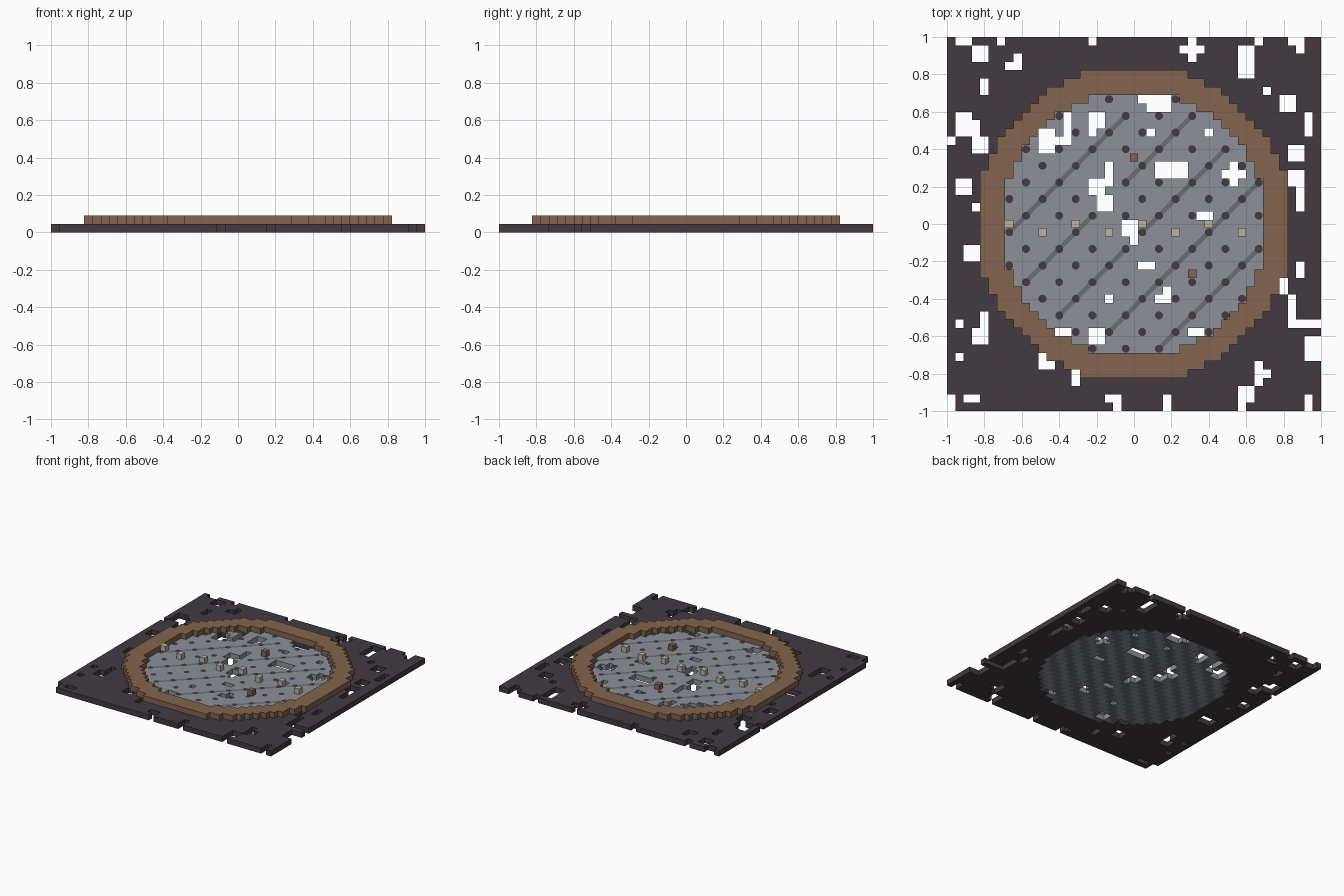
import bpy, bmesh, math
from mathutils import Vector

cube = bpy.data.objects.get("Cube")
if cube:
    bpy.data.objects.remove(cube, do_unlink=True)

HALF = 22                      # cells each side of the centre cell
S = 2 / (2 * HALF + 1)         # cell size


def material(name, hex_code):
    def linear(c):
        return c / 12.92 if c <= 0.04045 else ((c + 0.055) / 1.055) ** 2.4
    rgb = [linear(b / 255) for b in bytes.fromhex(hex_code)]
    m = bpy.data.materials.new(name)
    m.use_nodes = True
    m.diffuse_color = (*rgb, 1)
    m.node_tree.nodes["Principled BSDF"].inputs["Base Color"].default_value = (*rgb, 1)
    return m


DARK = material("dark slate", "423A41")
BROWN = material("brown wood", "83644E")
LIGHT = material("light grey stone", "8C9099")
MID = material("mid grey stone", "6A6F72")
BEIGE = material("beige block", "B8B29F")


def finish(name, bm, mats):
    mesh = bpy.data.meshes.new(name)
    bm.to_mesh(mesh)
    bm.free()
    for m in mats:
        mesh.materials.append(m)
    obj = bpy.data.objects.new(name, mesh)
    bpy.context.collection.objects.link(obj)
    return obj


AXES = [Vector(v) for v in ((1, 0, 0), (0, 1, 0), (0, 0, 1))]


def blocks(name, cells, layer, mats, rule=None):
    """Cube cells of one layer, without the walls shared by neighbours."""
    bm = bmesh.new()
    for i, j in cells:
        centre = Vector((i, j, layer + 0.5))
        for axis in range(3):
            for sign in (1, -1):
                n = AXES[axis] * sign
                if axis < 2 and (i + int(n.x), j + int(n.y)) in cells:
                    continue
                u = AXES[(axis + 1) % 3]
                v = n.cross(u)
                quad = [centre + (n + u * a + v * b) / 2
                        for a, b in ((-1, -1), (1, -1), (1, 1), (-1, 1))]
                face = bm.faces.new([bm.verts.new(p * S) for p in quad])
                if rule:
                    face.material_index = rule(i, j, n)
    bmesh.ops.remove_doubles(bm, verts=bm.verts, dist=S / 100)
    return finish(name, bm, mats)


# Crumbled openings as cell ranges: first and last column, first and last row
EDGE_HOLES = [
    (-21, -20, 22, 22), (-16, -16, 22, 22), (-5, -5, 22, 22), (-19, -18, 20, 21),
    (-14, -14, 19, 20), (-15, -15, 19, 19), (7, 7, 20, 22), (6, 8, 21, 21),
    (13, 14, 18, 21), (15, 15, 22, 22), (19, 20, 22, 22), (20, 20, 21, 21),
    (16, 16, 16, 16), (-18, -18, 16, 17), (-21, -20, 11, 13), (-19, -19, 9, 12),
    (-22, -22, 10, 10), (-18, -18, 9, 10), (-21, -20, 4, 5), (-19, -19, 2, 2),
    (-20, -18, -4, -3), (18, 19, 14, 15), (21, 21, 11, 13), (19, 20, 8, 9),
    (19, 20, 5, 6), (20, 20, 2, 4), (20, 20, -6, -5), (18, 18, -8, -7),
    (19, 19, -11, -9), (19, 22, -12, -12), (21, 22, -16, -14)]
LOWER_HOLES = [
    (-21, -21, -12, -12), (-19, -18, -14, -13), (-18, -18, -12, -11),
    (-11, -10, -17, -16), (-7, -7, -19, -18), (-21, -21, -16, -16),
    (-22, -22, -22, -21), (-20, -19, -21, -21), (-3, -2, -21, -21),
    (-2, -2, -22, -22), (4, 4, -22, -21), (13, 14, -21, -20),
    (13, 13, -22, -22), (15, 15, -19, -17), (16, 16, -18, -18), (21, 21, -22, -21)]
FLOOR_HOLES = [
    (1, 4, 15, 15), (2, 4, 14, 14), (-5, -4, 12, 13), (-8, -8, 10, 13),
    (-11, -10, 9, 11), (-9, -9, 10, 10), (-5, -5, 11, 11), (3, 6, 6, 7),
    (-3, -3, 5, 7), (-5, -4, 4, 5), (-4, -3, 2, 3), (-1, 0, -1, 0),
    (0, 0, -2, -2), (12, 12, 5, 7), (11, 13, 6, 6), (9, 9, 11, 11),
    (8, 9, 1, 1), (3, 4, -9, -9), (4, 4, -8, -8), (1, 2, -5, -5),
    (-3, -3, -9, -9), (-5, -4, -14, -13), (7, 8, -13, -13), (2, 2, 11, 11),
    (-9, -8, -13, -13)]

holes = {(i, j) for a, b, c, d in EDGE_HOLES + LOWER_HOLES + FLOOR_HOLES
         for i in range(a, b + 1) for j in range(c, d + 1)}
grid = {(i, j) for i in range(-HALF, HALF + 1) for j in range(-HALF, HALF + 1)}
disc = {c for c in grid if math.hypot(*c) < 16}
ring = {c for c in grid if 16 <= math.hypot(*c) < 19}
floor = disc - holes

# Base layer: dark surround and the round stone floor, striped underneath
blocks("base_surround", grid - disc - holes, 0, [DARK])
blocks("round_floor", floor, 0, [LIGHT, MID],
       lambda i, j, n: 1 if n.z < 0 and (i - j) % 4 in (2, 3) else 0)

# Raised stepped ring
blocks("raised_ring", ring, 1, [BROWN])

# Small blocks standing on the floor
posts = {(i, 0 if k % 2 == 0 else -1) for k, i in enumerate(range(-15, 15, 4))}
blocks("beige_posts", posts & floor, 1, [BEIGE])
blocks("brown_posts", {(0, 8), (7, -6)}, 1, [BROWN])


# Thin inlays on the floor: dark studs along diagonals, grey strips between them
def plate(bm, points, z):
    bm.faces.new([bm.verts.new((x * S, y * S, S + z)) for x, y in points])


studs, strips = bmesh.new(), bmesh.new()
for i, j in sorted(floor):
    if (i - j) % 4 != 2:
        continue
    if i % 2:
        plate(studs, [(i + 0.5 * math.cos(a), j + 0.5 * math.sin(a))
                      for a in (math.pi * (k + 0.5) / 4 for k in range(8))], 0.002)
    elif (i - j) % 8 == 2 and {(i - 1, j - 1), (i + 1, j + 1)} <= floor:
        w = 0.2
        plate(strips, [(i - 1 + w, j - 1 - w), (i + 1 + w, j + 1 - w),
                       (i + 1 - w, j + 1 + w), (i - 1 - w, j - 1 + w)], 0.001)
finish("floor_studs", studs, [DARK])
finish("floor_strips", strips, [MID])
